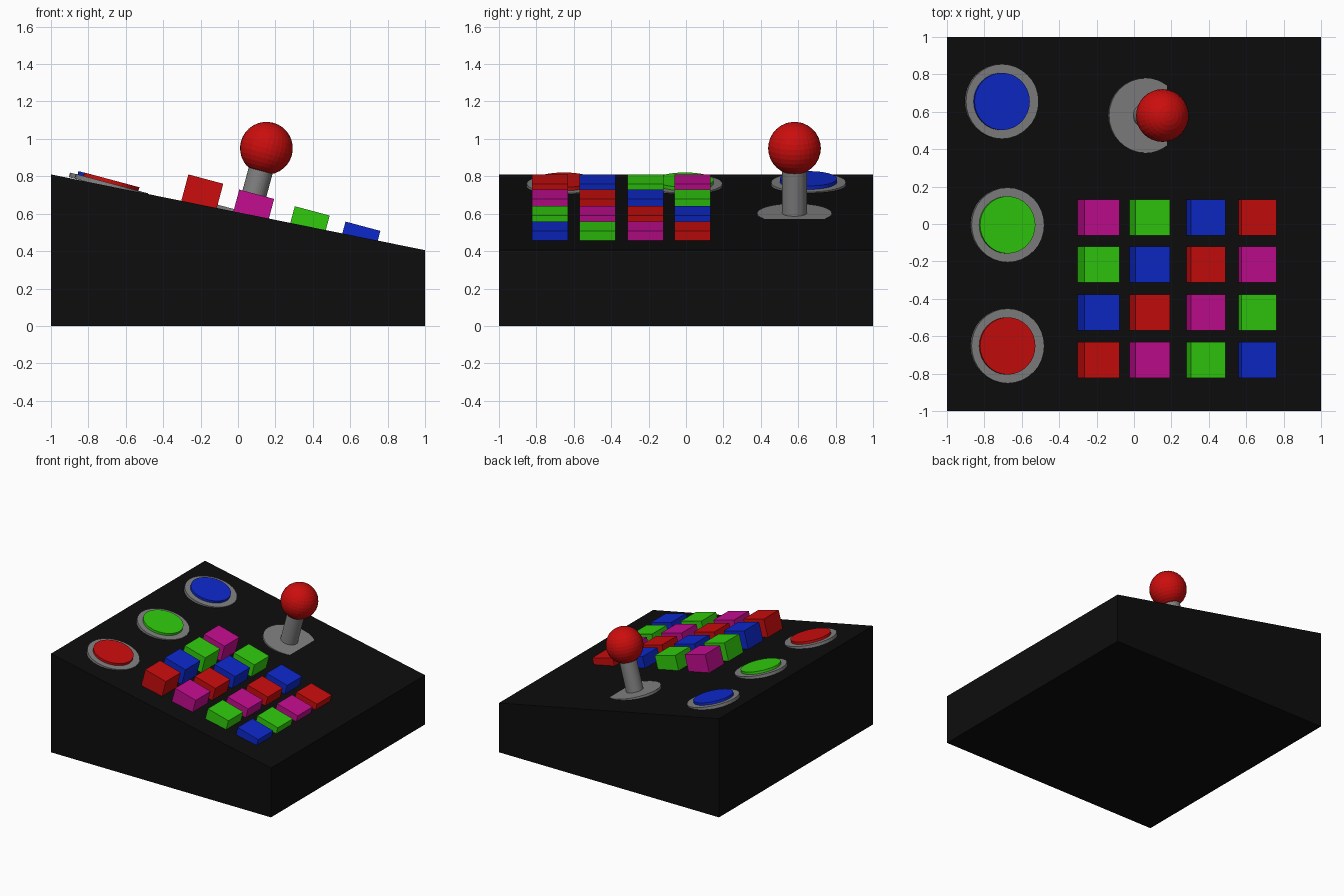
import bpy, bmesh, math
from mathutils import Vector

if "Cube" in bpy.data.objects:
    bpy.data.objects.remove(bpy.data.objects["Cube"])

TILT = math.radians(15)
NORMAL = Vector((math.sin(TILT), 0, math.cos(TILT)))


def material(name, rgb):
    m = bpy.data.materials.new(name)
    m.diffuse_color = (*rgb, 1)
    m.use_nodes = True
    m.node_tree.nodes["Principled BSDF"].inputs["Base Color"].default_value = m.diffuse_color
    return m


BLACK = material("black", (0.004, 0.004, 0.004))
GREY = material("grey", (0.22, 0.22, 0.22))
RED = material("red", (0.6, 0.004, 0.004))
GREEN = material("green", (0.03, 0.6, 0.004))
BLUE = material("blue", (0.004, 0.022, 0.6))
MAGENTA = material("magenta", (0.55, 0.004, 0.28))


def finish(name, mat):
    ob = bpy.context.object
    ob.name = name
    ob.data.materials.append(mat)
    return ob


def disc(name, top, radius, depth, mat):
    """Tilted cylinder whose top face is centred on the given point."""
    bpy.ops.mesh.primitive_cylinder_add(
        vertices=32, radius=radius, depth=depth,
        location=Vector(top) - NORMAL * depth / 2, rotation=(0, TILT, 0))
    return finish(name, mat)


# Wedge-shaped console body: a cube with its top lowered to the right
bpy.ops.mesh.primitive_cube_add(size=2)
body = finish("console_body", BLACK)
for v in body.data.vertices:
    v.co.z = 0 if v.co.z < 0 else (0.81 if v.co.x < 0 else 0.405)

# Three large round buttons on grey rims
for label, x, y, z, mat in (("blue", -0.705, 0.655, 0.768, BLUE),
                            ("green", -0.675, -0.005, 0.761, GREEN),
                            ("red", -0.675, -0.652, 0.761, RED)):
    disc(label + "_button_rim", (x, y, z), 0.2, 0.025, GREY)
    disc(label + "_button", (x, y, z + 0.02), 0.153, 0.035, mat)

# Four by four pad of tilted cube keys, colours shifting along each row
KEY = 0.193
COLOURS = (MAGENTA, GREEN, BLUE, RED)
for c, (x, z) in enumerate(((-0.172, 0.785), (0.10, 0.704),
                            (0.397, 0.615), (0.668, 0.533))):
    for r, y in enumerate((0.034, -0.216, -0.473, -0.728)):
        bpy.ops.mesh.primitive_cube_add(
            size=KEY, location=Vector((x, y, z)) - NORMAL * KEY / 2,
            rotation=(0, TILT, 0))
        finish(f"key_{r}_{c}", COLOURS[(r + c) % 4])

# Joystick: base plate, shaft and ball
base = Vector((0.06, 0.58, 0.603))
disc("joystick_base", base, 0.2, 0.025, GREY)
disc("joystick_shaft", base + NORMAL * 0.33, 0.066, 0.36, GREY)
bpy.ops.mesh.primitive_uv_sphere_add(
    segments=32, ring_count=16, radius=0.141,
    location=(0.152, 0.58, 0.95), rotation=(0, TILT, 0))
finish("joystick_ball", RED)
